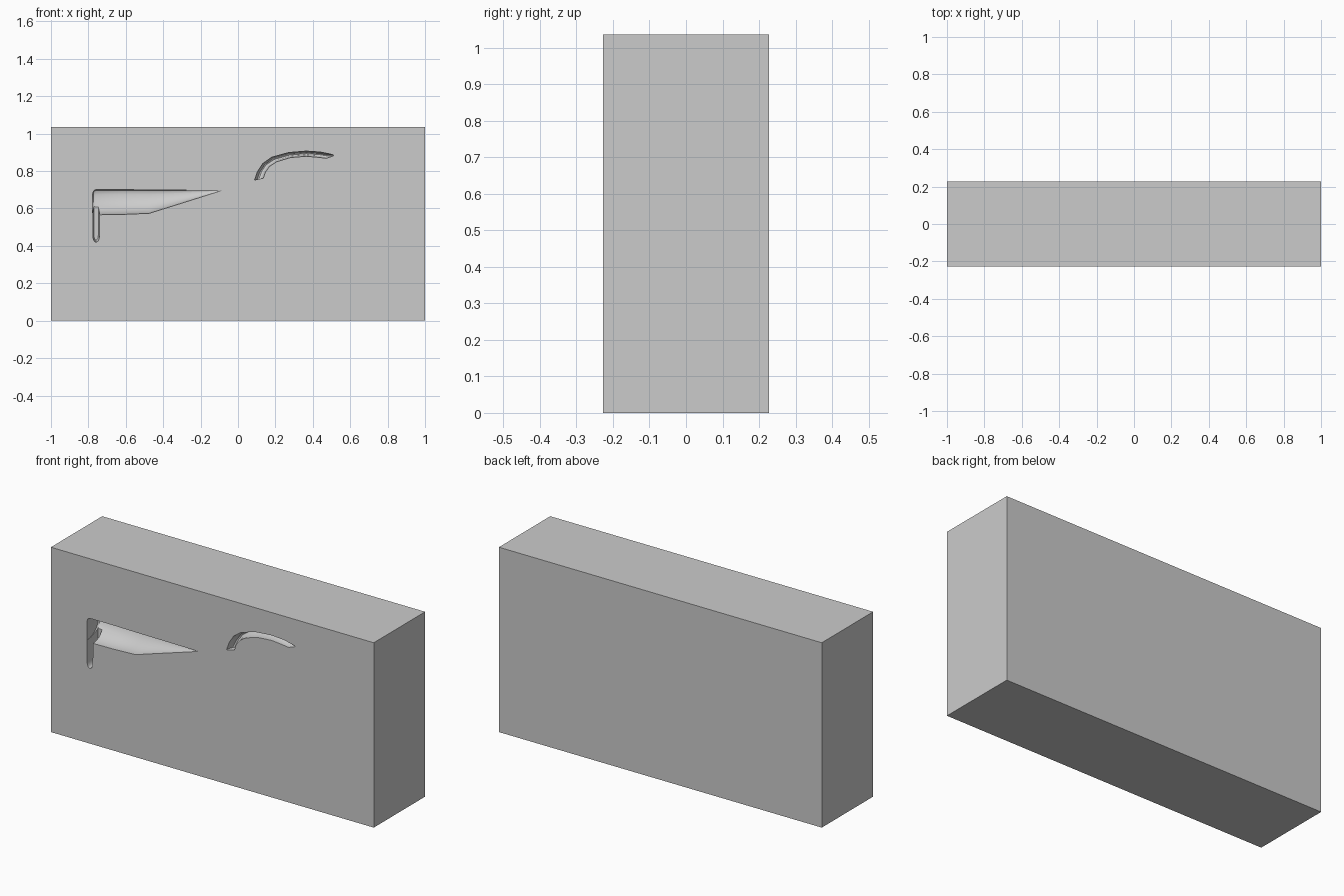
import bpy, bmesh, math

if "Cube" in bpy.data.objects:
    bpy.data.objects.remove(bpy.data.objects["Cube"])

FRONT = -0.227      # front face of the block
OUT = FRONT - 0.04  # cutters reach out past the face


def loft(name, rings):
    """Closed solid through matching rings of points."""
    bm = bmesh.new()
    vs = [[bm.verts.new(p) for p in ring] for ring in rings]
    n = len(vs[0])
    for a, b in zip(vs, vs[1:]):
        for i in range(n):
            j = (i + 1) % n
            bm.faces.new((a[i], a[j], b[j], b[i]))
    bm.faces.new(vs[0])
    bm.faces.new(vs[-1])
    bmesh.ops.recalc_face_normals(bm, faces=bm.faces)
    me = bpy.data.meshes.new(name)
    bm.to_mesh(me)
    bm.free()
    ob = bpy.data.objects.new(name, me)
    bpy.context.collection.objects.link(ob)
    return ob


def hull_ring(x, top, bottom, depth, n=14):
    """Quarter-round section: flat top, curved out to the front face below."""
    lip = 0.1 * (top - bottom)
    zt = top - lip
    ring = [(x, OUT, top), (x, OUT, bottom)]
    for i in range(n + 1):
        a = math.pi / 2 * i / n
        ring.append((x, FRONT + depth * math.sin(a), zt - (zt - bottom) * math.cos(a)))
    ring += [(x, FRONT + depth * 0.97, top - lip * 0.3), (x, FRONT + depth * 0.88, top)]
    return ring


# Main block
bpy.ops.mesh.primitive_cube_add(size=1, location=(0, 0, 0.5175))
block = bpy.context.object
block.name = "block"
block.scale = (2, 0.454, 1.035)
bpy.ops.object.transform_apply(location=False, scale=True)

# Long tapering recess
hull = loft("hull_cutter", [hull_ring(*s) for s in (
    (-0.777, 0.680, 0.575, 0.105), (-0.772, 0.694, 0.570, 0.115),
    (-0.760, 0.701, 0.566, 0.12), (-0.620, 0.701, 0.568, 0.12),
    (-0.475, 0.699, 0.574, 0.118), (-0.092, 0.696, 0.694, 0.003))])

# Upright slot with a rounded foot, narrowing inwards
def slot_ring(y, k):
    cx, r = -0.7585, 0.0175 * k
    foot = [(cx + r * math.cos(a), y, 0.455 - (0.035 * k) * math.sin(a))
            for a in (math.pi * i / 12 for i in range(13))]
    return [(cx + r * 1.08, y, 0.65)] + foot + [(cx - r * 1.05, y, 0.65)]

slot = loft("slot_cutter", [slot_ring(OUT, 1), slot_ring(FRONT, 1),
                            slot_ring(FRONT + 0.06, 0.92), slot_ring(FRONT + 0.09, 0.65)])

# Arched groove: outer and inner edge points along the curve, with depth
arch_edges = [((0.088, 0.752), (0.136, 0.762), 0.035), ((0.103, 0.795), (0.146, 0.793), 0.05),
              ((0.132, 0.840), (0.168, 0.825), 0.055), ((0.180, 0.874), (0.207, 0.850), 0.055),
              ((0.270, 0.899), (0.280, 0.872), 0.05), ((0.365, 0.907), (0.365, 0.879), 0.045),
              ((0.440, 0.902), (0.432, 0.873), 0.035), ((0.485, 0.893), (0.472, 0.868), 0.025),
              ((0.513, 0.886), (0.508, 0.880), 0.008)]

def arch_ring(o, i, d, n=8):
    ring = [(o[0], OUT, o[1])]
    for k in range(n + 1):
        a = math.pi * k / n
        t = (1 - math.cos(a)) / 2
        ring.append((o[0] + (i[0] - o[0]) * t, FRONT + d * math.sin(a), o[1] + (i[1] - o[1]) * t))
    return ring + [(i[0], OUT, i[1])]

arch = loft("arch_cutter", [arch_ring(*e) for e in arch_edges])

# Carve the recesses
for cutter in (hull, slot, arch):
    mod = block.modifiers.new(cutter.name, 'BOOLEAN')
    mod.operation, mod.solver, mod.object = 'DIFFERENCE', 'EXACT', cutter
    bpy.context.view_layer.objects.active = block
    bpy.ops.object.modifier_apply(modifier=mod.name)
    bpy.data.objects.remove(cutter)
bpy.ops.object.select_all(action='DESELECT')
block.select_set(True)
bpy.ops.object.shade_smooth_by_angle(angle=math.radians(25))
